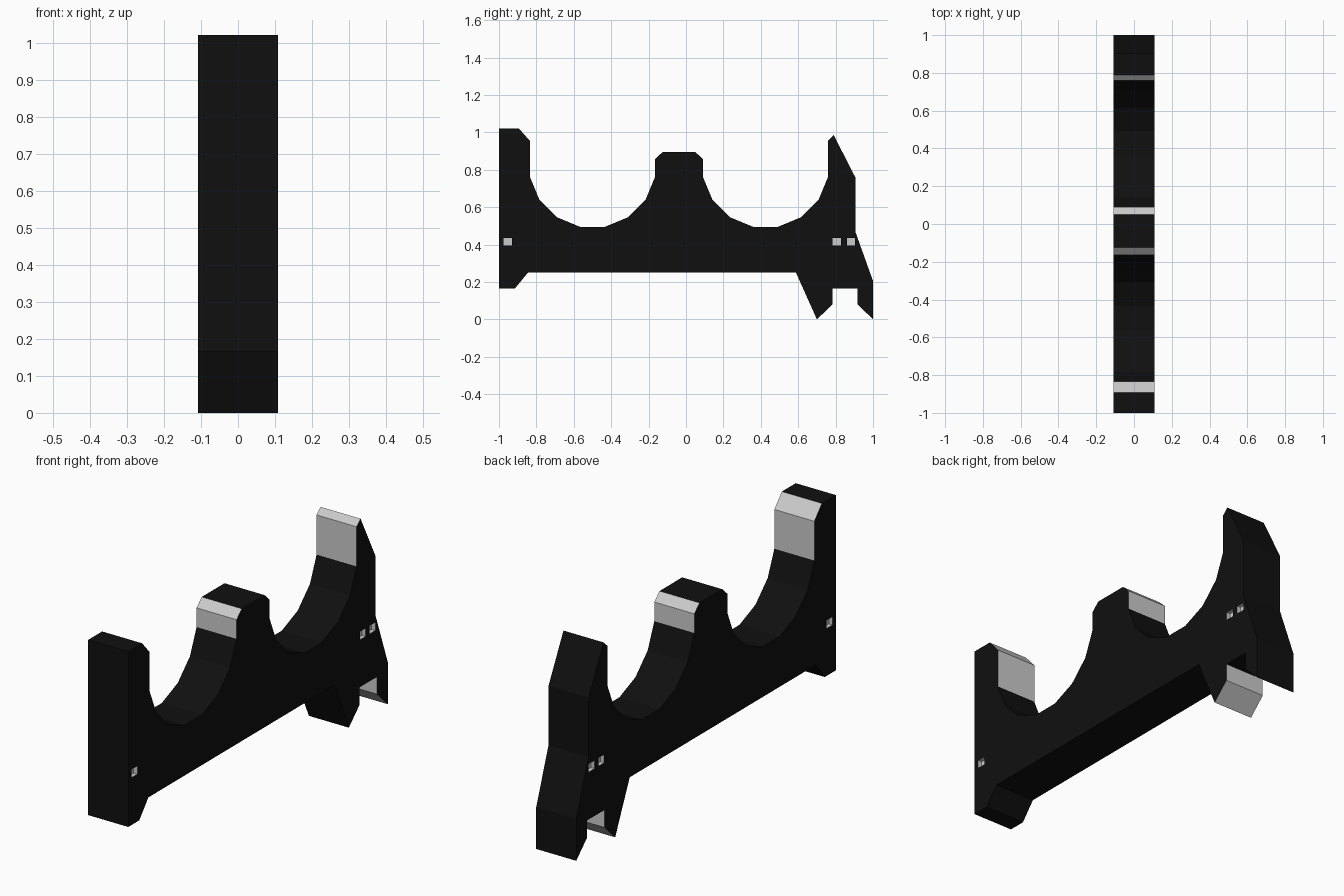
import bpy, bmesh
from math import cos, sin, radians

if "Cube" in bpy.data.objects:
    bpy.data.objects.remove(bpy.data.objects["Cube"])

HALF = 0.108      # half thickness along x
BLACK, GREY = 0, 1


def material(name, value):
    m = bpy.data.materials.new(name)
    m.diffuse_color = (value, value, value, 1)
    m.use_nodes = True
    m.node_tree.nodes["Principled BSDF"].inputs["Base Color"].default_value = m.diffuse_color
    return m


mats = [material("black", 0.005), material("bare_grey", 0.8)]


def new_object(name, bm):
    bmesh.ops.recalc_face_normals(bm, faces=bm.faces[:])
    mesh = bpy.data.meshes.new(name)
    bm.to_mesh(mesh)
    bm.free()
    for m in mats:
        mesh.materials.append(m)
    ob = bpy.data.objects.new(name, mesh)
    bpy.context.collection.objects.link(ob)
    return ob


def cradle(cy, cz=0.83, r=0.3416):
    """Lower arc of a 16-sided circle, from -y to +y."""
    return [(cy + r * cos(radians(a)), cz + r * sin(radians(a)), BLACK)
            for a in [191.25 + 22.5 * i for i in range(8)]]


def grey_start(points):
    """Mark the edge leaving the last point as grey."""
    y, z, _ = points[-1]
    return points[:-1] + [(y, z, GREY)]


# Side outline: (y, z, colour of the edge leaving the point)
outline = [(-1, 0.165, 0), (-1, 1.02, 0), (-0.893, 1.02, 1), (-0.835, 0.955, 1)]
outline += grey_start(cradle(-0.5))
outline += [(-0.165, 0.857, 1), (-0.125, 0.895, 0), (0.05, 0.895, 1), (0.09, 0.857, 1)]
outline += grey_start(cradle(0.425))
outline += [(0.76, 0.957, 1), (0.79, 0.985, 0), (0.905, 0.76, 0), (0.905, 0.47, 0),
            (1, 0.205, 0), (1, 0, 1), (0.918, 0.08, 1), (0.918, 0.165, 0),
            (0.783, 0.165, 1), (0.783, 0.08, 1), (0.70, 0, 0), (0.588, 0.25, 0),
            (-0.845, 0.25, 0), (-0.915, 0.165, 0)]

# Bracket plate: two outline caps joined by edge strips
bm = bmesh.new()
left = [bm.verts.new((-HALF, y, z)) for y, z, _ in outline]
right = [bm.verts.new((HALF, y, z)) for y, z, _ in outline]
bm.faces.new(left)
bm.faces.new(right[::-1])
for i, (_, _, colour) in enumerate(outline):
    j = (i + 1) % len(outline)
    bm.faces.new((left[i], right[i], right[j], left[j])).material_index = colour
plate = new_object("cradle_bracket", bm)

# Small square pockets sunk into both sides
bm = bmesh.new()
depth = 0.02
for side in (-1, 1):
    for y in (-0.952, 0.807, 0.882):
        box = bmesh.ops.create_cube(bm, size=1)["verts"]
        bmesh.ops.scale(bm, vec=(2 * depth, 0.045, 0.04), verts=box)
        bmesh.ops.translate(bm, vec=(side * HALF, y, 0.416), verts=box)
for f in bm.faces:
    f.material_index = GREY
cutter = new_object("pocket_cutter", bm)
cutter.hide_render = True

cut = plate.modifiers.new("pockets", 'BOOLEAN')
cut.operation = 'DIFFERENCE'
cut.solver = 'EXACT'
cut.object = cutter
bpy.context.view_layer.objects.active = plate
bpy.ops.object.modifier_apply(modifier=cut.name)
bpy.data.objects.remove(cutter, do_unlink=True)
